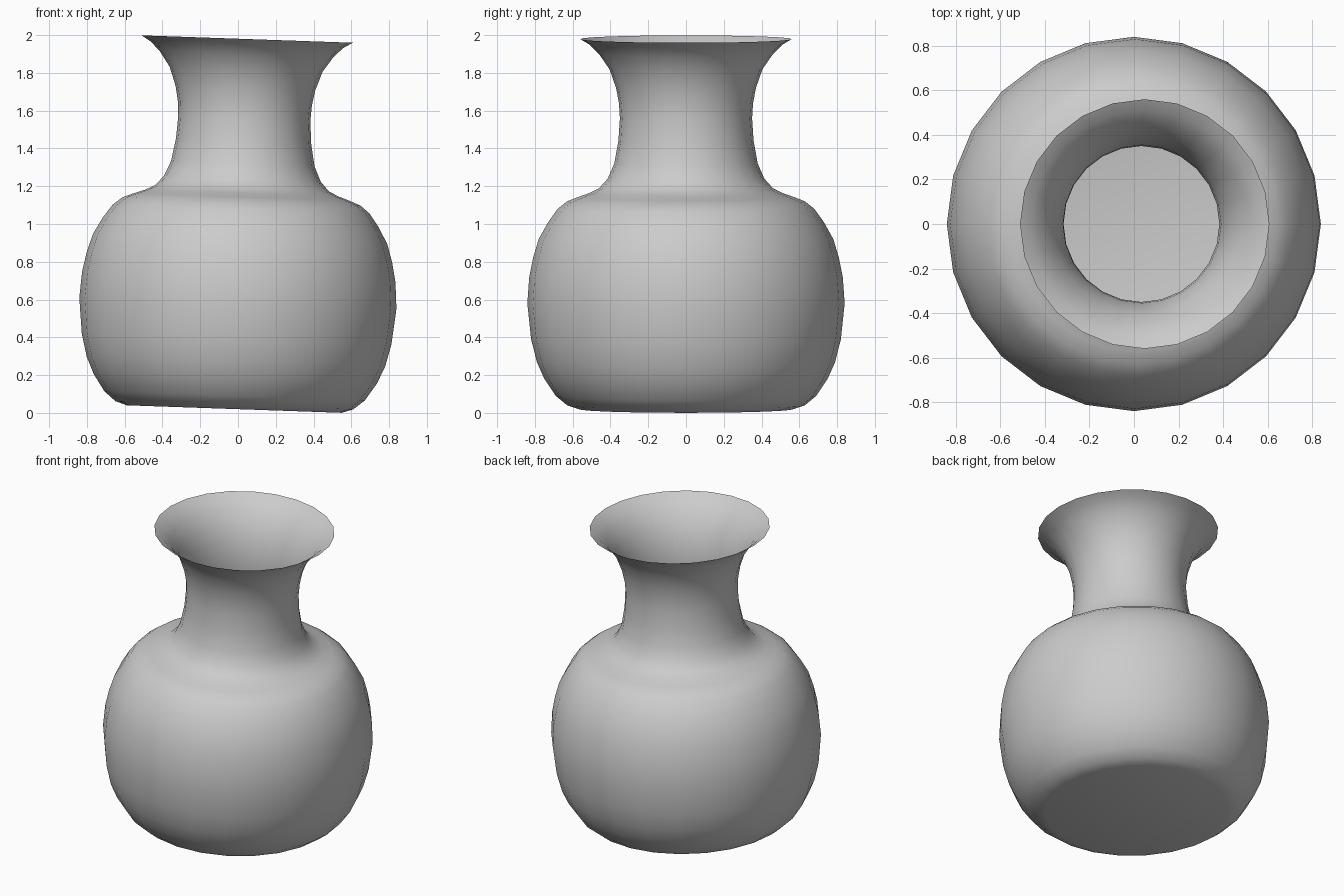
import bpy, bmesh, math
from mathutils import Matrix

cube = bpy.data.objects.get("Cube")
if cube:
    bpy.data.objects.remove(cube, do_unlink=True)

SIDES = 24
TILT = math.radians(2)

# One plain grey for the whole vase
grey = bpy.data.materials.new("clay_grey")
grey.use_nodes = True
colour = (0.6, 0.6, 0.6, 1)
grey.diffuse_color = colour
grey.node_tree.nodes["Principled BSDF"].inputs["Base Color"].default_value = colour

# Profiles as (radius, height)
BODY = [(0.57, 0.02), (0.63, 0.04), (0.69, 0.09), (0.75, 0.18), (0.79, 0.27),
        (0.82, 0.39), (0.84, 0.58), (0.83, 0.72), (0.81, 0.82), (0.78, 0.92),
        (0.73, 1.01), (0.68, 1.08), (0.63, 1.12), (0.58, 1.14)]
NECK = [(0.58, 1.14), (0.51, 1.165), (0.46, 1.19), (0.415, 1.24), (0.38, 1.32),
        (0.358, 1.44), (0.35, 1.56), (0.355, 1.64), (0.37, 1.72),
        (0.405, 1.82), (0.46, 1.90), (0.51, 1.95), (0.56, 1.98)]


def lathe(name, profile, floor=False):
    """Turn a profile about z, tilt it slightly and shade it smooth."""
    bm = bmesh.new()
    rings = []
    for r, z in profile:
        rings.append([bm.verts.new((r * math.cos(a), r * math.sin(a), z))
                      for a in (math.tau * i / SIDES for i in range(SIDES))])
    for low, high in zip(rings, rings[1:]):
        for i in range(SIDES):
            j = (i + 1) % SIDES
            bm.faces.new((low[i], low[j], high[j], high[i]))
    if floor:
        bm.faces.new(rings[0][::-1])
    # Lean about the middle of the body, where the widest ring is
    pivot = Matrix.Translation((0, 0, 0.6))
    bm.transform(pivot @ Matrix.Rotation(TILT, 4, "Y") @ pivot.inverted())
    mesh = bpy.data.meshes.new(name)
    bm.to_mesh(mesh)
    bm.free()
    mesh.materials.append(grey)
    obj = bpy.data.objects.new(name, mesh)
    bpy.context.collection.objects.link(obj)
    bpy.ops.object.select_all(action="DESELECT")
    obj.select_set(True)
    bpy.context.view_layer.objects.active = obj
    bpy.ops.object.shade_smooth_by_angle(angle=math.radians(30))
    return obj


# Round belly with a flat base, and the flared neck standing on it
lathe("vase_body", BODY, floor=True)
lathe("vase_neck", NECK)
